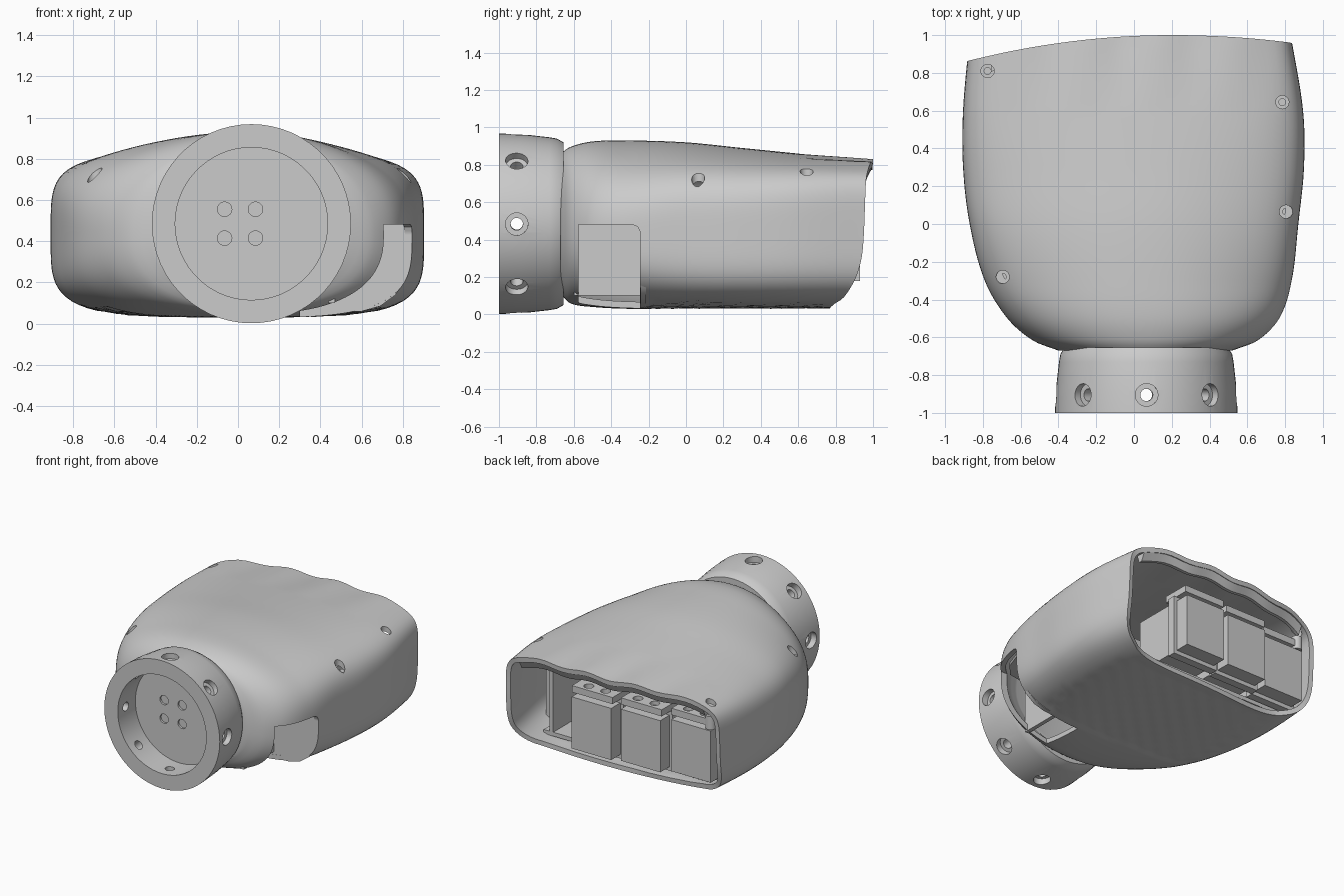
import bpy, bmesh
from math import sin, cos, pi, radians
from mathutils import Matrix, Vector

if "Cube" in bpy.data.objects:
    bpy.data.objects.remove(bpy.data.objects["Cube"])


def make(name, bm, fix=True):
    if fix:
        bmesh.ops.recalc_face_normals(bm, faces=bm.faces)
    me = bpy.data.meshes.new(name)
    bm.to_mesh(me)
    bm.free()
    ob = bpy.data.objects.new(name, me)
    bpy.context.collection.objects.link(ob)
    return ob


def box(name, x0, x1, y0, y1, z0, z1):
    bm = bmesh.new()
    bmesh.ops.create_cube(bm, size=1)
    for v in bm.verts:
        v.co = Vector((x0 + (v.co.x + .5) * (x1 - x0), y0 + (v.co.y + .5) * (y1 - y0),
                       z0 + (v.co.z + .5) * (z1 - z0)))
    return make(name, bm)


def skin(name, rings):
    """Bridge equal rings of points into a capped solid."""
    bm = bmesh.new()
    rings = [[bm.verts.new(p) for p in ring] for ring in rings]
    for a, b in zip(rings, rings[1:]):
        for i in range(len(a)):
            j = (i + 1) % len(a)
            bm.faces.new((a[i], a[j], b[j], b[i]))
    bm.faces.new(rings[0])
    bm.faces.new(rings[-1])
    return make(name, bm)


def prism(name, pts, axis, lo, hi):
    """Extrude a polygon along an axis (0=x, 1=y, 2=z)."""
    return skin(name, [[p[:axis] + (h,) + p[axis:] for p in pts] for h in (lo, hi)])


def lathe(name, prof, mat, seg=24):
    """Revolve (radius, height) points around local z."""
    return skin(name, [[mat @ Vector((r * cos(2 * pi * i / seg), r * sin(2 * pi * i / seg), h))
                        for i in range(seg)] for r, h in prof])


def apply(ob, mod):
    bpy.context.view_layer.objects.active = ob
    bpy.ops.object.modifier_apply(modifier=mod.name)


def cut(ob, cutter):
    m = ob.modifiers.new("cut", 'BOOLEAN')
    m.operation, m.solver, m.object = 'DIFFERENCE', 'EXACT', cutter
    apply(ob, m)
    bpy.data.objects.remove(cutter)


def curve(xs, ys, x):
    """Smooth interpolation through stations."""
    x = min(max(x, xs[0]), xs[-1])
    k = 0
    while k < len(xs) - 2 and x > xs[k + 1]:
        k += 1
    def slope(i):
        a, b = max(i - 1, 0), min(i + 1, len(xs) - 1)
        return (ys[b] - ys[a]) / (xs[b] - xs[a])
    h = xs[k + 1] - xs[k]
    t = (x - xs[k]) / h
    return ((2*t**3 - 3*t*t + 1) * ys[k] + (t**3 - 2*t*t + t) * h * slope(k)
            + (3*t*t - 2*t**3) * ys[k + 1] + (t**3 - t*t) * h * slope(k + 1))


# palm shell: lofted superellipse sections, open at the back
Y = [-.67, -.62, -.5, -.3, 0, .3, .6, 1.0]
LEFT = [.40, .53, .67, .79, .87, .905, .905, .87]
RIGHT = [.52, .65, .77, .835, .87, .90, .895, .83]
TOP = [.86, .895, .925, .93, .92, .89, .86, .82]
BOT = [.11, .06, .04, .03, .03, .03, .03, .035]
POW_LOW = [2.1, 2.3, 2.7, 3.3, 4, 4.2, 4.2, 4.2]
POW_UP = [2.1, 2.2, 2.5, 3.0, 3.8, 4.2, 4.9, 6.0]
DOME = [.0, .02, .05, .08, .08, .06, .04, .01]
MID = .43


def section(y, a):
    c, s = cos(a), sin(a)
    l, r, top, bot, n, dome = (curve(Y, t, y) for t in
                               (LEFT, RIGHT, TOP, BOT, POW_UP if s > 0 else POW_LOW, DOME))
    k = (abs(c)**n + abs(s)**n) ** (-1 / n)
    u, v = c * k, s * k
    x = (r - l) / 2 + u * (r + l) / 2
    if v > 0:
        z = MID + v * (top - dome - MID) + dome * max(0, 1 - u*u)**2.2 * v
        z += .011 * cos(2 * pi * (x - .14) / .39) * min(max((y - .6) / .35, 0), 1) * s * s
    else:
        z = MID + v * (MID - bot)
        if abs(u) < .75 and -.2 < y < .72:      # shallow grip texture
            z += .004 * (1 + cos(2 * pi * x / .15) * cos(2 * pi * y / .15))
    return x, z


def back_edge(a):
    x, z = section(1.0, a)
    drop = curve([.03, .06, .09, .17, .25, .35, .6, .8],
                 [.24, .19, .135, .07, .035, .015, .003, 0], z)
    return 1 - (.118 if x < .2 else .1) * (x - .2)**2 - drop


N, M = 128, 56
bm = bmesh.new()
grid = []
for j in range(M + 1):
    ring = []
    for i in range(N):
        a = 2 * pi * i / N
        y = -.67 + (back_edge(a) + .67) * (j / M) ** 1.25
        x, z = section(y, a)
        ring.append(bm.verts.new((x, y, z)))
    grid.append(ring)
for j in range(M):
    for i in range(N):
        k = (i + 1) % N
        bm.faces.new((grid[j][i], grid[j + 1][i], grid[j + 1][k], grid[j][k]))
bm.faces.new(grid[0])
shell = make("palm_shell", bm, fix=False)
m = shell.modifiers.new("wall", 'SOLIDIFY')
m.thickness, m.offset = .035, -1
apply(shell, m)

# thickened lip under the wavy top edge
rings = []
for i in range(41):
    a = pi * (.25 + .5 * i / 40)
    y = back_edge(a)
    x, z = section(y, a)
    rings.append([(x * .97, y - dy, z - dz) for dy, dz in
                  ((.003, .025), (.08, .025), (.06, .085), (.035, .085))])
skin("top_lip", rings)

# thumb opening in the right front corner
cut(shell, prism("thumb_cutter", [(-.575, -.1), (-.245, -.1), (-.245, .44), (-.257, .468),
                                  (-.285, .48), (-.575, .48)], 0, .3, 1.1))
# screw pockets and the bosses below them
for x, y in ((-.775, .81), (.785, .645), (.805, .065), (-.695, -.28)):
    mat = Matrix.Translation((x, y, 0))
    cut(shell, lathe("screw_cutter", [(.035, .68), (.035, 1.1)], mat))
    lathe("screw_boss", [(.018, .60), (.018, .68), (.038, .68), (.038, .58)], mat)

# wrist collar with recess, radial countersunk holes and floor pits
axis = Matrix.Translation((.065, 0, .485)) @ Matrix.Rotation(-pi / 2, 4, 'X')
collar = lathe("wrist_collar", [(.37, -.79), (.37, -1), (.483, -1), (.479, -.88), (.462, -.73),
                                (.455, -.69), (.435, -.655)], axis, 60)
for i in range(8):
    cm = (Matrix.Translation((.065, -.905, .485)) @ Matrix.Rotation(i * pi / 4 + .004, 4, 'Y')
          @ Matrix.Rotation(.05, 4, 'Z'))
    cut(collar, lathe("hole_cutter", [(.033, .3), (.033, .435), (.06, .435), (.06, .6)], cm, 22))
for dx in (-.13, .02):
    for dz in (-.07, .07):
        cut(collar, lathe("pit_cutter", [(.035, -.9), (.035, -.775)],
                          Matrix.Translation((dx, 0, dz)) @ axis))

# thumb pocket lining
prism("thumb_end_plate", [(.3, .05), (.6, .06), (.69, .085), (.765, .14), (.808, .24), (.825, .48),
                          (.3, .48)], 1, -.244, -.215)
box("thumb_inner_wall", .44, .47, -.60, -.23, .10, .50)
prism("thumb_ceiling", [(.44, -.60), (.63, -.57), (.71, -.48), (.80, -.22), (.44, -.22)], 2, .48, .505)

# finger motors, staggered along the knuckle line
for x, back in ((.14, .93), (-.25, .90), (-.63, .84)):
    box("motor_body", x - .165, x + .165, back - .5, back, .18, .57)
    box("motor_flange", x - .19, x + .19, back - .17, back - .11, .15, .60)
    tab = box("motor_tab", x - .17, x + .17, back - .22, back - .01, .60, .65)
    for dx in (-.07, .07):
        cut(tab, lathe("tab_cutter", [(.035, .62), (.035, .8)],
                       Matrix.Translation((x + dx, back - .07, 0)), 16))

# inner chassis
box("chassis_floor", -.70, .70, .1, .70, .10, .13)
box("chassis_bulkhead", -.75, .75, .17, .20, .12, .60)
box("side_bracket", .62, .65, .20, .70, .12, .60)
box("side_bracket_step", .62, .80, .50, .53, .14, .60)

# smooth shading with crisp edges
bpy.ops.object.select_all(action='SELECT')
bpy.context.view_layer.objects.active = shell
bpy.ops.object.shade_smooth_by_angle(angle=radians(32))
